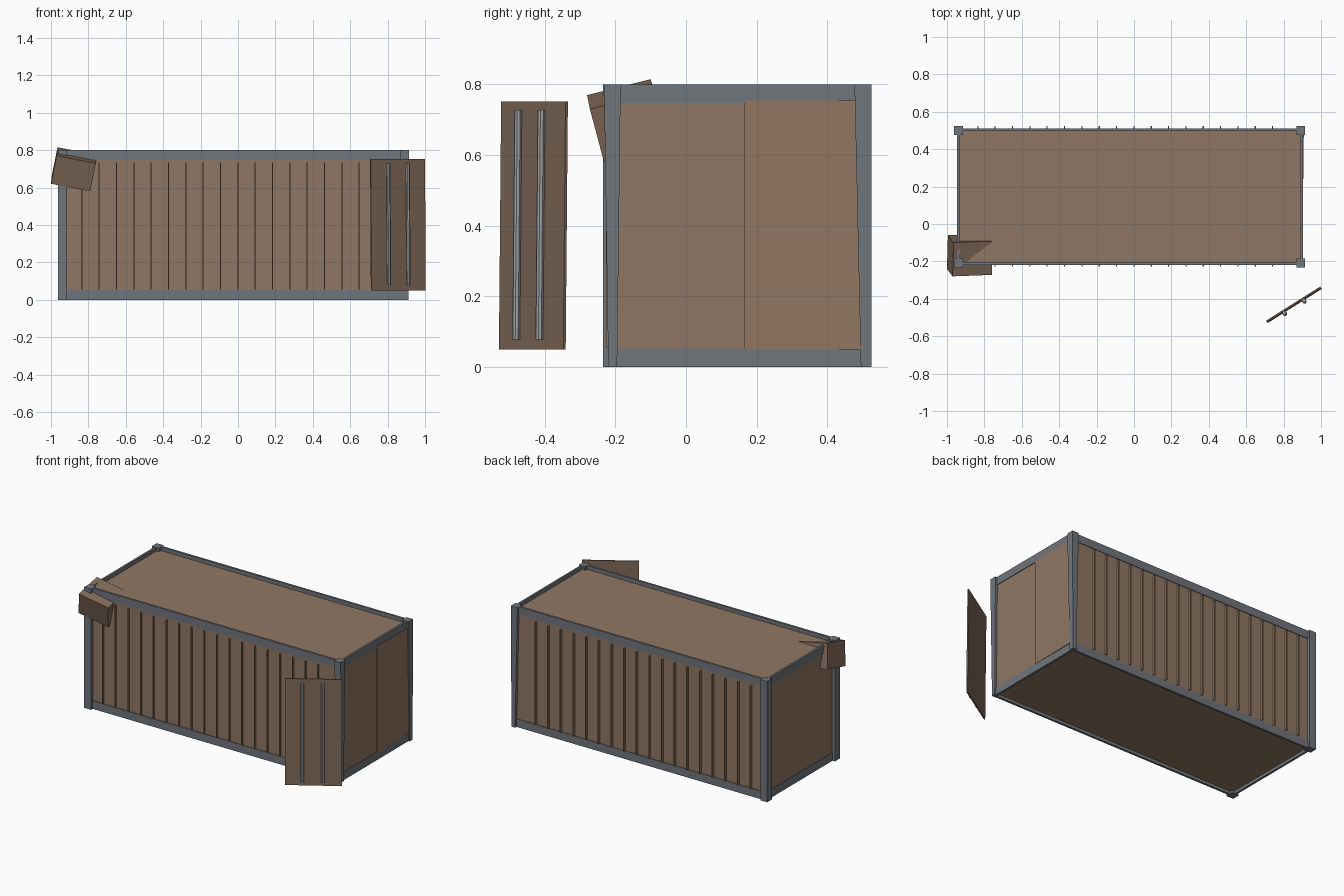
import bpy, bmesh, math
from mathutils import Matrix, Vector

if "Cube" in bpy.data.objects:
    bpy.data.objects.remove(bpy.data.objects["Cube"])


def material(name, rgb):
    m = bpy.data.materials.new(name)
    m.diffuse_color = (*rgb, 1)
    m.use_nodes = True
    m.node_tree.nodes["Principled BSDF"].inputs["Base Color"].default_value = m.diffuse_color
    return m


RUST = material("rust_brown", (0.28, 0.185, 0.125))
DARK = material("dark_rust", (0.22, 0.145, 0.10))
STEEL = material("frame_steel", (0.16, 0.18, 0.20))
BAR = material("bar_steel", (0.33, 0.35, 0.37))


def finish(name, bm, mat):
    bmesh.ops.recalc_face_normals(bm, faces=bm.faces)
    mesh = bpy.data.meshes.new(name)
    bm.to_mesh(mesh)
    bm.free()
    mesh.materials.append(mat)
    ob = bpy.data.objects.new(name, mesh)
    bpy.context.collection.objects.link(ob)
    return ob


def add_box(bm, x, y, z):
    """Box from (min, max) ranges on each axis."""
    mid = [(a + b) / 2 for a, b in (x, y, z)]
    size = [b - a for a, b in (x, y, z)]
    return bmesh.ops.create_cube(
        bm, size=1, matrix=Matrix.Translation(mid) @ Matrix.Diagonal((*size, 1)))["verts"]


def box(name, x, y, z, mat):
    bm = bmesh.new()
    add_box(bm, x, y, z)
    return finish(name, bm, mat)


H = 0.80
X0, X1 = -0.938, 0.893      # end wall planes
Y0, Y1 = -0.21, 0.50        # side wall planes

# Brown shell: roof, floor, walls
box("roof", (X0, X1), (Y0, Y1), (0.765, 0.775), RUST)
box("floor", (X0, X1), (Y0, Y1), (0.02, 0.03), RUST)
box("front_wall", (X0, X1), (Y0 - 0.004, Y0 + 0.004), (0.03, 0.77), RUST)
box("back_wall", (X0, X1), (Y1 - 0.001, Y1 + 0.007), (0.03, 0.77), RUST)
box("left_end_wall", (X0 - 0.003, X0 + 0.005), (Y0, Y1), (0.03, 0.77), RUST)
box("right_end_wall", (X1, X1 + 0.006), (Y0, Y1), (0.03, 0.77), RUST)

# Thin upright wall ribs on both long sides
for name, y in (("front_ribs", (-0.226, -0.208)), ("back_ribs", (0.502, 0.524))):
    bm = bmesh.new()
    for i in range(18):
        x = -0.835 + i * 0.0927
        add_box(bm, (x - 0.003, x + 0.003), y, (0.055, 0.735))
    finish(name, bm, RUST)

# Top and bottom rails
for level, z in (("bottom", (0, 0.053)), ("top", (0.747, H))):
    box(level + "_front_rail", (-0.93, 0.9), (-0.218, -0.204), z, STEEL)
    box(level + "_back_rail", (-0.93, 0.9), (0.497, 0.511), z, STEEL)
    box(level + "_left_rail", (-0.945, -0.931), (-0.2, 0.5), z, STEEL)
    box(level + "_right_rail", (0.89, 0.903), (-0.2, 0.5), z, STEEL)

# Straight posts on the left end
for side, y in (("front", (-0.235, -0.185)), ("back", (0.477, 0.525))):
    box("left_%s_post" % side, (-0.963, -0.913), y, (0, H), STEEL)

# Bent posts on the right end, narrowing towards the foot
for side, top, foot in (("front", (-0.232, -0.185), (-0.22, -0.195)),
                        ("back", (0.477, 0.525), (0.495, 0.525))):
    bm = bmesh.new()
    for v in add_box(bm, (0.868, 0.915), top, (0, H)):
        if v.co.z < 0.1:
            v.co.y = foot[0] if v.co.y < sum(top) / 2 else foot[1]
            v.co.x = 0.885 if v.co.x < 0.89 else 0.912
    finish("right_%s_post" % side, bm, STEEL)

# Closed door, slightly ajar on the right end
bm = bmesh.new()
for v in add_box(bm, (0.899, 0.904), (0.165, 0.495), (0.05, 0.755)):
    if v.co.y > 0.3:
        v.co.x += 0.004
finish("closed_door", bm, RUST)

# Loose open door with two locking bars
swing = (Matrix.Translation((0.855, -0.432, 0.4)) @ Matrix.Rotation(math.radians(32.2), 4, 'Z')
         @ Matrix.Rotation(math.radians(-0.6), 4, 'X'))
door = box("open_door", (-0.171, 0.171), (-0.004, 0.004), (-0.35, 0.352), DARK)
door.matrix_world = swing
bm = bmesh.new()
for x in (-0.066, 0.057):
    bmesh.ops.create_cone(bm, cap_ends=True, segments=8, radius1=0.011, radius2=0.011,
                          depth=0.65, matrix=Matrix.Translation((x, -0.013, 0.003)))
bars = finish("locking_bars", bm, BAR)
bars.matrix_world = swing

# Crumpled corner: a skewed block from three edge directions
u, v, w = Vector((0.21, 0.008, -0.04)), Vector((0.005, 0.18, 0.045)), Vector((0.03, -0.04, 0.15))
skew = Matrix((u, v, w)).transposed().to_4x4()
skew.translation = Vector((-1.0, -0.24, 0.62)) + (u + v + w) / 2
bm = bmesh.new()
bmesh.ops.create_cube(bm, size=1, matrix=skew)
finish("crumpled_corner", bm, DARK)
